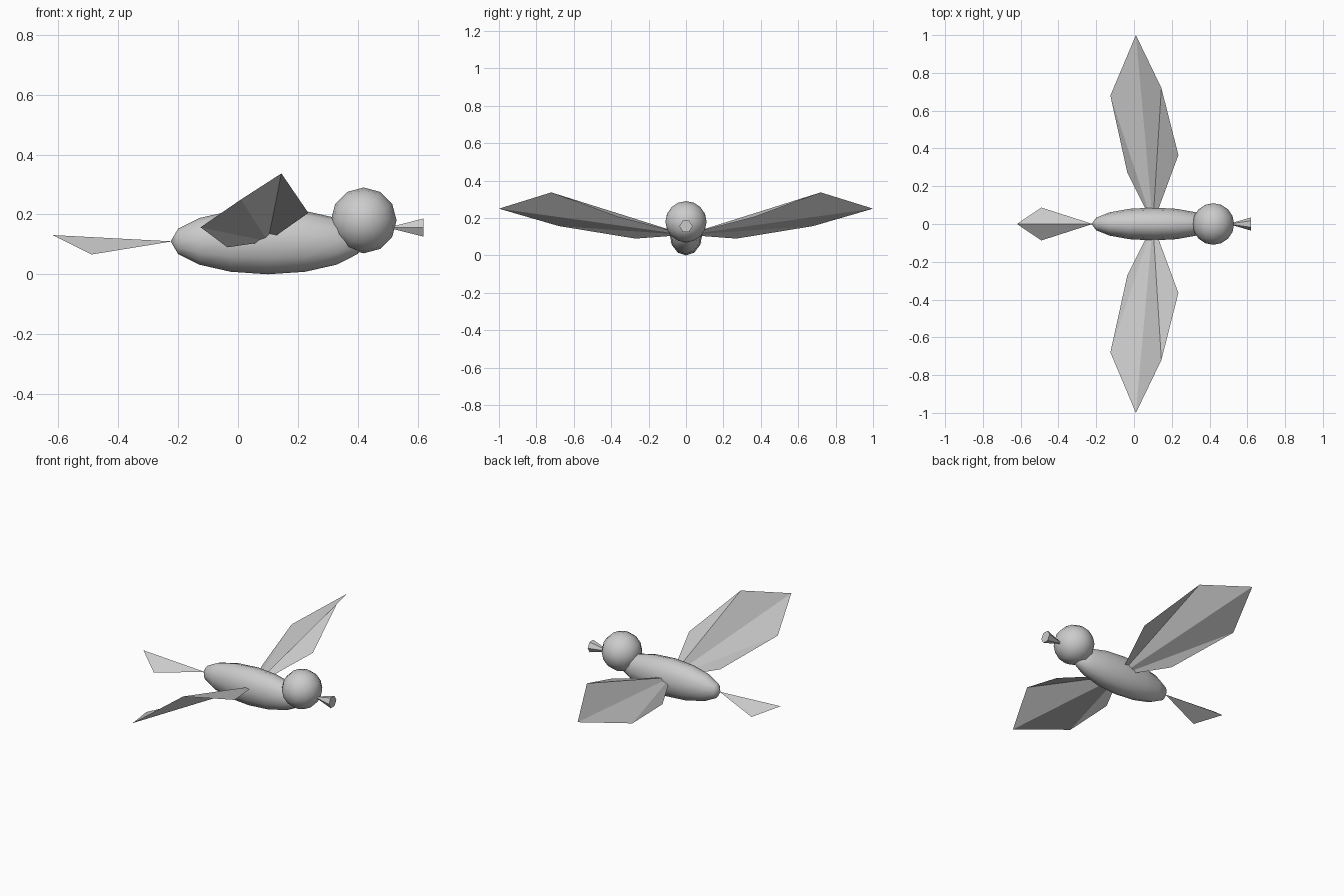
import bpy
from math import pi
from mathutils import Matrix

cube = bpy.data.objects.get("Cube")
if cube:
    bpy.data.objects.remove(cube, do_unlink=True)

GREY = (0.6, 0.6, 0.6, 1.0)
mat = bpy.data.materials.new("plain grey")
mat.use_nodes = True
mat.diffuse_color = GREY
mat.node_tree.nodes["Principled BSDF"].inputs["Base Color"].default_value = GREY


def ellipsoid(name, centre, size, rings, turn):
    """Smooth sphere, turned so its pole points along the chosen axis, then scaled."""
    bpy.ops.mesh.primitive_uv_sphere_add(segments=12, ring_count=rings, radius=1)
    obj = bpy.context.object
    obj.name = name
    obj.data.transform(turn)
    obj.data.transform(Matrix.Diagonal((*size, 1)))
    obj.location = centre
    obj.data.materials.append(mat)
    bpy.ops.object.shade_smooth()
    return obj


def fan(name, root, rim):
    """Thin folded sheet of triangles spreading from one root point."""
    mesh = bpy.data.meshes.new(name)
    faces = [(0, i, i + 1) for i in range(1, len(rim))]
    mesh.from_pydata([root] + rim, [], faces)
    mesh.materials.append(mat)
    obj = bpy.data.objects.new(name, mesh)
    bpy.context.collection.objects.link(obj)
    return obj


# Body and head
ellipsoid("body", (0.1, 0, 0.11), (0.325, 0.087, 0.11), 8, Matrix.Rotation(pi / 2, 4, 'Y'))
ellipsoid("head", (0.42, 0, 0.18), (0.11, 0.11, 0.11), 8, Matrix.Rotation(pi / 2, 4, 'X'))

# Beak: six-sided cone, flaring forwards with its point inside the head
bpy.ops.mesh.primitive_cone_add(vertices=6, radius1=0.035, radius2=0, depth=0.12,
                                location=(0.56, 0, 0.156), rotation=(0, -pi / 2, 0))
beak = bpy.context.object
beak.name = "beak"
beak.data.materials.append(mat)

# Wings: folded fans mirrored across the body, normals facing up
rim = [(0.235, 0.365, 0.205), (0.145, 0.72, 0.337), (0.01, 1.0, 0.25),
       (-0.125, 0.68, 0.157), (-0.035, 0.27, 0.09)]
fan("left_wing", (0.1, 0, 0.11), rim)
fan("right_wing", (0.1, 0, 0.11), [(x, -y, z) for x, y, z in reversed(rim)])

# Tail: two triangles meeting along a raised ridge
fan("tail", (-0.22, 0, 0.11),
    [(-0.49, 0.087, 0.066), (-0.62, 0, 0.131), (-0.49, -0.087, 0.066)])
